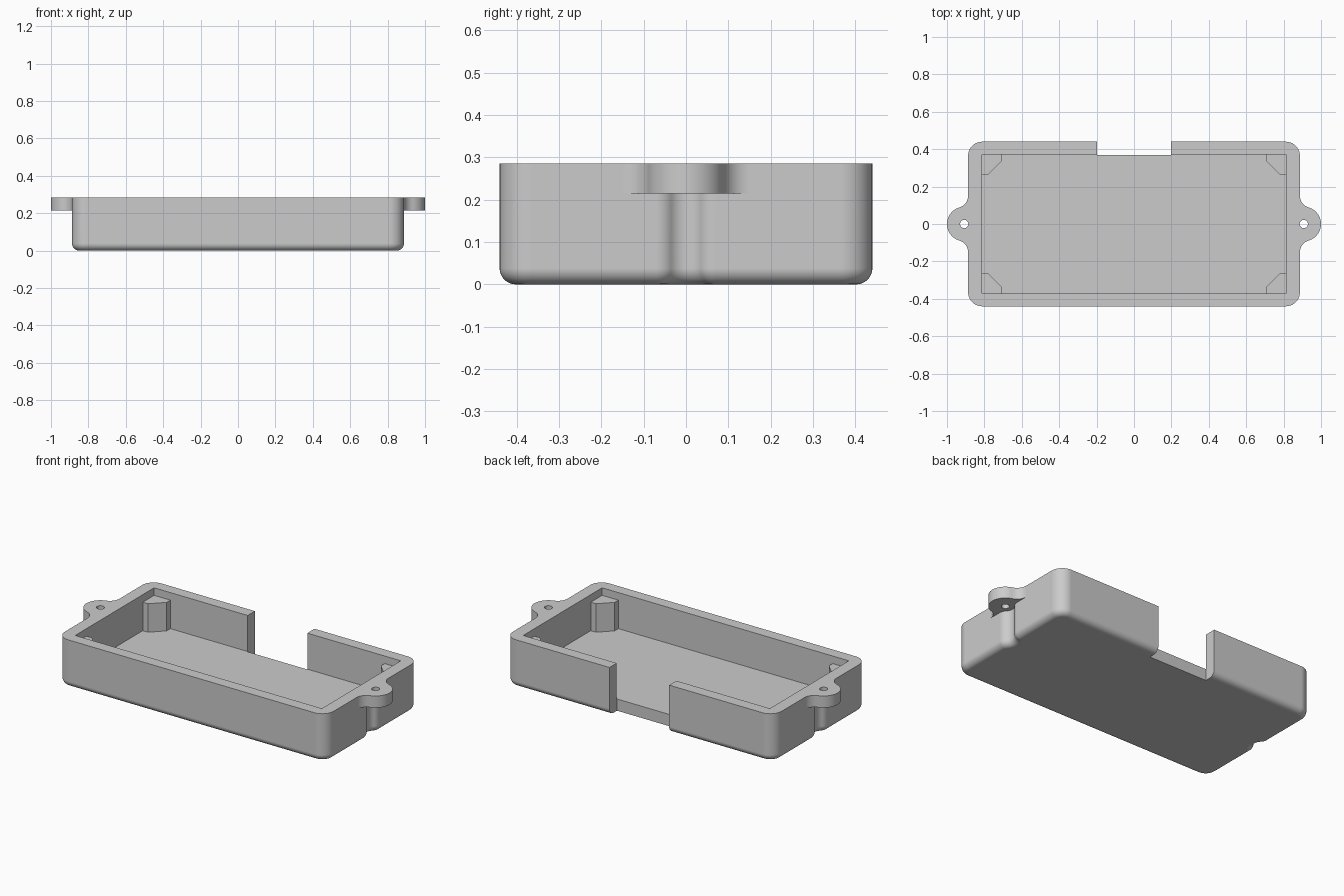
import bpy, bmesh
from math import sin, cos, pi, atan2, sqrt

if "Cube" in bpy.data.objects:
    bpy.data.objects.remove(bpy.data.objects["Cube"])

HX, HY, TOP = 0.887, 0.44, 0.285      # outer half sizes and height
CORNER, EDGE = 0.075, 0.038           # corner radius, bottom edge radius
TAB_Z, TAB_X, TAB_R = 0.215, 0.908, 0.092
IX, IY, FLOOR = 0.814, 0.372, 0.07    # cavity

gray = bpy.data.materials.new("light gray plastic")
gray.use_nodes = True
gray.diffuse_color = (0.6, 0.6, 0.6, 1)
gray.node_tree.nodes["Principled BSDF"].inputs["Base Color"].default_value = (0.6, 0.6, 0.6, 1)


def arc(cx, cy, r, a0, a1, n):
    return [(cx + r * cos(a0 + (a1 - a0) * i / n), cy + r * sin(a0 + (a1 - a0) * i / n))
            for i in range(n + 1)]


def side_section(kind, inset):
    """Right-hand wall detail, bottom to top: a screw groove or a mounting tab."""
    if kind == "groove":
        r, f = 0.05, 0.05
        fx = HX - f
        fy = sqrt((r + f) ** 2 - (TAB_X - fx) ** 2)
        a = atan2(fy, TAB_X - fx)
        low = arc(fx, -fy, f - inset, 0, a, 8)
        mid = arc(TAB_X, 0, r + inset, pi + a, pi - a, 24)
        high = arc(fx, fy, f - inset, -a, 0, 8)
    else:
        r, f = TAB_R, 0.065
        fx = HX + f
        fy = sqrt((r + f) ** 2 - (fx - TAB_X) ** 2)
        a = atan2(fy, fx - TAB_X)
        low = arc(fx, -fy, f, pi, pi - a, 8)
        mid = arc(TAB_X, 0, r, -a, a, 24)
        high = arc(fx, fy, f, pi + a, pi, 8)
    return low[:-1] + mid + high[1:]


def outline(kind, inset=0.0):
    """Half outline on +x, then the same turned by 180 degrees."""
    cx, cy, r = HX - CORNER, HY - CORNER, CORNER - inset
    half = arc(cx, -cy, r, -pi / 2, 0, 10)
    half += side_section(kind, inset)
    half += arc(cx, cy, r, 0, pi / 2, 10)
    return half + [(-x, -y) for x, y in half]


def make_object(name, bm):
    bmesh.ops.remove_doubles(bm, verts=bm.verts, dist=1e-5)
    bmesh.ops.recalc_face_normals(bm, faces=bm.faces)
    mesh = bpy.data.meshes.new(name)
    bm.to_mesh(mesh)
    bm.free()
    mesh.materials.append(gray)
    ob = bpy.data.objects.new(name, mesh)
    bpy.context.collection.objects.link(ob)
    return ob


def loft(name, rings):
    """Skin a stack of (points, z) rings and cap both ends."""
    bm = bmesh.new()
    loops = [[bm.verts.new((x, y, z)) for x, y in pts] for pts, z in rings]
    for a, b in zip(loops, loops[1:]):
        for i in range(len(a)):
            j = (i + 1) % len(a)
            bm.faces.new((a[i], a[j], b[j], b[i]))
    bm.faces.new(loops[0][::-1])
    bm.faces.new(loops[-1])
    bmesh.ops.dissolve_degenerate(bm, dist=1e-5, edges=bm.edges)
    return make_object(name, bm)


def box(name, x0, x1, y0, y1, z0, z1):
    pts = [(x0, y0), (x1, y0), (x1, y1), (x0, y1)]
    return loft(name, [(pts, z0), (pts, z1)])


def cut(ob, cutter):
    cutter.hide_render = True
    mod = ob.modifiers.new("cut", "BOOLEAN")
    mod.operation, mod.solver, mod.object = "DIFFERENCE", "EXACT", cutter
    bpy.context.view_layer.objects.active = ob
    bpy.ops.object.modifier_apply(modifier=mod.name)
    bpy.data.objects.remove(cutter)


# Tray shell: rounded bottom edge, grooved walls, then the tabbed upper band
rings = []
for i in range(9):
    t = pi / 2 * i / 8
    rings.append((outline("groove", EDGE * (1 - sin(t))), EDGE * (1 - cos(t))))
rings += [(outline("groove"), TAB_Z), (outline("tab"), TAB_Z), (outline("tab"), TOP)]
tray = loft("tray_shell", rings)

# Cavity, rear opening and screw holes
cut(tray, box("cavity_cutter", -IX, IX, -IY, IY, FLOOR, 1))
cut(tray, box("rear_opening_cutter", -0.197, 0.197, IY - 0.003, 1, -1, 1))
for s in (-1, 1):
    hole = arc(s * TAB_X, 0, 0.022, 0, 2 * pi, 32)[:-1]
    cut(tray, loft("hole_cutter", [(hole, TAB_Z - 0.05), (hole, 1)]))

# Chamfered support posts in the four inner corners
OUT, SIZE, STEP = 0.01, 0.107, 0.035
post = [(-OUT, -OUT), (SIZE, -OUT), (SIZE, STEP), (STEP, SIZE), (-OUT, SIZE)]
for sx, side in ((-1, "right"), (1, "left")):
    for sy, end in ((-1, "front"), (1, "rear")):
        pts = [(sx * (IX - x), sy * (IY - y)) for x, y in post]
        loft(f"{end}_{side}_post", [(pts, FLOOR - 0.01), (pts, 0.24)])

# Smooth the rounded walls, keep hard edges and flat planes
bpy.ops.object.select_all(action="DESELECT")
tray.select_set(True)
bpy.context.view_layer.objects.active = tray
bpy.ops.object.shade_smooth_by_angle(angle=pi / 6)
weighted = tray.modifiers.new("flat planes", "WEIGHTED_NORMAL")
weighted.keep_sharp = True
